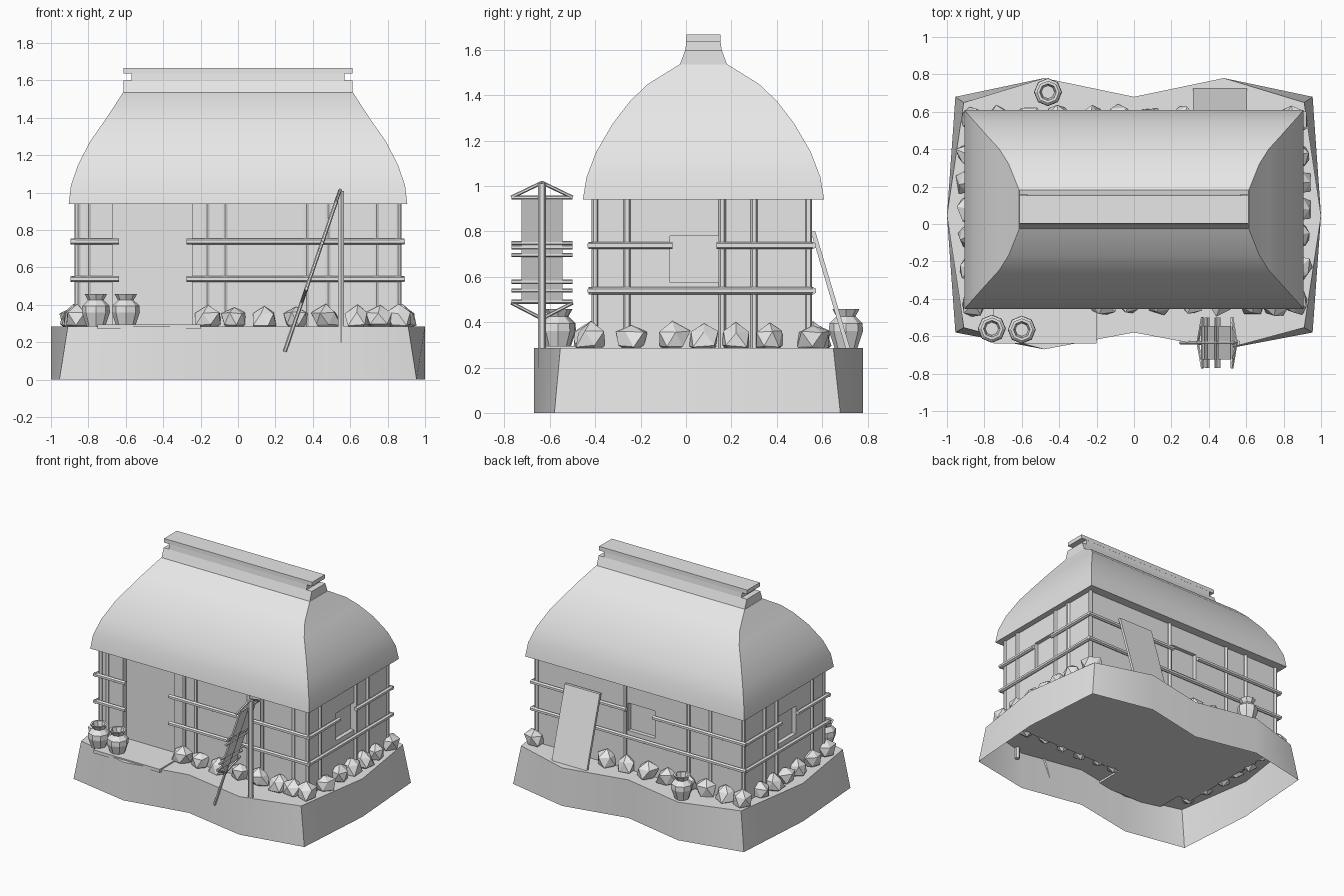
import bpy, bmesh, math, random
from mathutils import Vector

random.seed(4)
if "Cube" in bpy.data.objects:
    bpy.data.objects.remove(bpy.data.objects["Cube"])

COLOUR = (0.8, 0.8, 0.8, 1)
mat = bpy.data.materials.new("light_grey")
mat.use_nodes = True
mat.diffuse_color = COLOUR
mat.node_tree.nodes["Principled BSDF"].inputs["Base Color"].default_value = COLOUR


def finish(name, bm, smooth=None):
    bmesh.ops.recalc_face_normals(bm, faces=bm.faces)
    mesh = bpy.data.meshes.new(name)
    bm.to_mesh(mesh)
    bm.free()
    ob = bpy.data.objects.new(name, mesh)
    bpy.context.collection.objects.link(ob)
    mesh.materials.append(mat)
    if smooth:
        bpy.ops.object.select_all(action='DESELECT')
        ob.select_set(True)
        bpy.context.view_layer.objects.active = ob
        bpy.ops.object.shade_smooth_by_angle(angle=math.radians(smooth))
    return ob


def loft(name, rings, bottom=True, smooth=None):
    """Skin a stack of equal-length point rings."""
    bm = bmesh.new()
    rows = [[bm.verts.new(p) for p in ring] for ring in rings]
    n = len(rows[0])
    for a, b in zip(rows, rows[1:]):
        for i in range(n):
            j = (i + 1) % n
            bm.faces.new((a[i], a[j], b[j], b[i]))
    bm.faces.new(rows[-1])
    if bottom:
        bm.faces.new(rows[0][::-1])
    return finish(name, bm, smooth)


def rect(hx, hy, z, cy=0.077):
    return [(-hx, cy - hy, z), (hx, cy - hy, z), (hx, cy + hy, z), (-hx, cy + hy, z)]


def box(name, lo, hi):
    rings = [[(lo[0], lo[1], z), (hi[0], lo[1], z), (hi[0], hi[1], z), (lo[0], hi[1], z)]
             for z in (lo[2], hi[2])]
    return loft(name, rings)


def beam(name, p, q, r=0.016, sides=6):
    p, q = Vector(p), Vector(q)
    bm = bmesh.new()
    bmesh.ops.create_cone(bm, cap_ends=True, segments=sides, radius1=r, radius2=r,
                          depth=(q - p).length)
    bm.transform((q - p).to_track_quat('Z', 'Y').to_matrix().to_4x4())
    bmesh.ops.translate(bm, verts=bm.verts, vec=(p + q) / 2)
    return finish(name, bm)


# Ground plinth, open underneath, with corners leaning inwards
GROUND = 0.285
half = [(0, -0.58), (0.48, -0.67), (0.955, -0.58), (1, 0.045),
        (0.955, 0.68), (0.48, 0.78), (0, 0.68)]
outline = half + [(-x, y) for x, y in half[-2:0:-1]]
top = [(math.copysign(0.91, x), y * 0.955, GROUND) if abs(x) == 0.955 else (x, y, GROUND)
       for x, y in outline]
loft("ground_plinth", [[(x, y, 0) for x, y in outline], top], bottom=False, smooth=30)
box("door_step", (-0.75, -0.64, 0.27), (-0.2, -0.36, 0.295))

# Walls with a recessed doorway and three recessed windows
FRONT, BACK, SIDE = -0.4, 0.54, 0.86
walls = box("walls", (-SIDE, FRONT, 0.27), (SIDE, BACK, 0.96))
cuts = [((-0.67, -0.5, 0.2), (-0.245, FRONT + 0.04, 1.1)),
        ((-0.12, BACK - 0.03, 0.575), (0.1, 0.7, 0.78)),
        ((SIDE - 0.03, -0.07, 0.575), (1, 0.145, 0.78)),
        ((-1, -0.07, 0.575), (-SIDE + 0.03, 0.145, 0.78))]
for lo, hi in cuts:
    cutter = box("opening_cutter", lo, hi)
    cutter.hide_render = True
    mod = walls.modifiers.new("opening", 'BOOLEAN')
    mod.operation, mod.solver, mod.object = 'DIFFERENCE', 'EXACT', cutter
    bpy.context.view_layer.objects.active = walls
    bpy.ops.object.modifier_apply(modifier=mod.name)
    bpy.data.objects.remove(cutter)

# Upright posts
spots = [(x, FRONT) for x in (-0.855, -0.8, -0.165, -0.07, 0.365, 0.48, 0.74, 0.855)]
spots += [(x, BACK) for x in (-0.855, -0.58, -0.4, 0.125, 0.855)]
spots += [(s * SIDE, y) for s in (-1, 1) for y in (-0.26, 0.16, 0.3)]
for x, y in spots:
    beam("wall_post", (x, y, 0.27), (x, y, 0.95))

# Horizontal rails, the upper ones broken at the windows
UPPER, LOWER = 0.738, 0.538
for z in (UPPER, LOWER):
    for a, b in ((-0.895, -0.635), (-0.275, 0.89)):
        beam("front_rail", (a, FRONT - 0.02, z), (b, FRONT - 0.02, z))
    gaps = z == UPPER
    for a, b in ((-0.89, -0.12), (0.1, 0.89)) if gaps else ((-0.89, 0.89),):
        beam("back_rail", (a, BACK + 0.02, z), (b, BACK + 0.02, z))
    for s in (-1, 1):
        for a, b in ((-0.43, -0.06), (0.135, 0.56)) if gaps else ((-0.43, 0.56),):
            beam("end_rail", (s * (SIDE + 0.02), a, z), (s * (SIDE + 0.02), b, z))

# Bell-curved thatched roof and ridge
loft("thatched_roof", [rect(hx, hy, z) for hx, hy, z in (
    (0.905, 0.532, 0.94), (0.893, 0.515, 1.04), (0.855, 0.473, 1.15), (0.79, 0.4, 1.275),
    (0.72, 0.323, 1.375), (0.67, 0.244, 1.45), (0.615, 0.107, 1.535))], smooth=30)
loft("ridge_base", [rect(0.613, 0.106, 1.53), rect(0.613, 0.08, 1.6)])
loft("ridge_core", [rect(0.57, 0.08, 1.6), rect(0.57, 0.075, 1.64)])
loft("ridge_cap", [rect(0.613, 0.076, 1.637), rect(0.613, 0.075, 1.667)])


# Foundation rocks
def rock(x, y):
    bm = bmesh.new()
    bmesh.ops.create_icosphere(bm, subdivisions=1, radius=1)
    turn = random.uniform(0, math.tau)
    for v in bm.verts:
        a = math.atan2(v.co.y, v.co.x) + turn
        r = math.hypot(v.co.x, v.co.y) * random.uniform(0.7, 1.1)
        v.co = (x + 0.083 * r * math.cos(a), y + 0.083 * r * math.sin(a),
                0.325 + 0.075 * v.co.z * random.uniform(0.8, 1.1))
    finish("foundation_rock", bm)


for x in (-0.86, -0.16, -0.02, 0.14, 0.31, 0.47, 0.64, 0.76, 0.86):
    rock(x, FRONT - 0.02)
for x in (-0.86, -0.72, -0.56, -0.4, -0.24, -0.08, 0.1, 0.26, 0.86):
    rock(x, BACK + 0.02)
for s in (-1, 1):
    for y in (-0.24, -0.06, 0.08, 0.22, 0.37):
        rock(s * 0.88, y)

# Clay pots
profile = ((0.05, 0.285), (0.075, 0.36), (0.073, 0.395), (0.042, 0.425), (0.06, 0.458),
           (0.045, 0.458), (0.035, 0.42))
for x, y in ((-0.76, -0.56), (-0.6, -0.565), (-0.46, 0.705)):
    loft("clay_pot", [[(x + r * math.cos(k * math.tau / 8), y + r * math.sin(k * math.tau / 8), z)
                       for k in range(8)] for r, z in profile])

# Board leaning on the back wall
loft("leaning_board", [
    [(0.315, y, z), (0.605, y, z), (0.605, y + 0.02, z), (0.315, y + 0.02, z)]
    for y, z in ((0.705, 0.28), (0.55, 0.8))])

# Slanted frame propped against a post
MID = -0.635


def on_frame(dy, z, off=0):
    return (0.25 + (z - 0.15) * 0.343 + off, MID + dy, z)


beam("prop_post", (0.55, MID, 0.2), (0.55, MID, 1.01), 0.018)
beam("frame_pole", on_frame(0, 0.15), on_frame(0, 1.015), 0.01)
loft("frame_panel", [[on_frame(-0.09, z, -0.006), on_frame(0.09, z, -0.006),
                      on_frame(0.09, z, 0.006), on_frame(-0.09, z, 0.006)]
                     for z in (0.49, 0.95)])
for z in (0.49, 0.54, 0.578, 0.695, 0.73, 0.748, 0.95):
    beam("frame_bar", on_frame(-0.135, z), on_frame(0.135, z), 0.009)
for s in (-1, 1):
    beam("frame_top_brace", on_frame(0, 1.015), on_frame(s * 0.135, 0.95), 0.008)
    beam("frame_bottom_brace", on_frame(0, 0.415), on_frame(s * 0.135, 0.485), 0.008)
